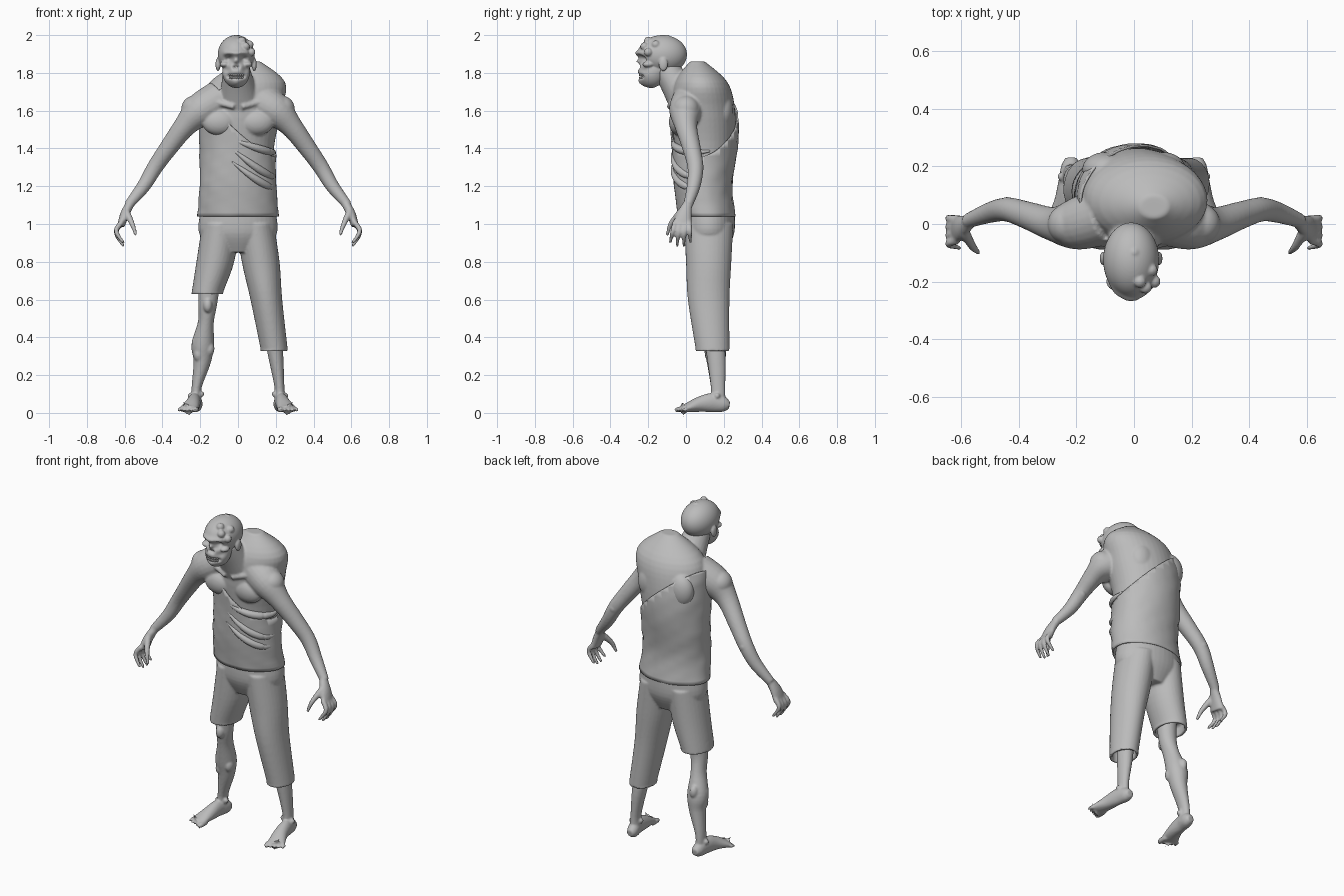
import bpy, bmesh, math, random
from mathutils import Vector, Matrix

random.seed(4)
if "Cube" in bpy.data.objects:
    bpy.data.objects.remove(bpy.data.objects["Cube"], do_unlink=True)

# One plain colour for everything
grey = bpy.data.materials.new("plain_grey")
grey.use_nodes = True
grey.diffuse_color = (.5, .5, .5, 1)
grey.node_tree.nodes["Principled BSDF"].inputs["Base Color"].default_value = grey.diffuse_color


def dense(sections, steps=5):
    """Smooth interpolation between sections (x, y, z, radius, optional second radius)."""
    sections = [Vector(s if len(s) == 5 else (*s, s[-1])) for s in sections]
    last = len(sections) - 1
    path = []
    for i in range(last):
        start, end = sections[i], sections[i + 1]
        leave = (end - sections[max(i - 1, 0)]) / 2
        arrive = (sections[min(i + 2, last)] - start) / 2
        for k in range(steps):
            t = k / steps
            ease = t * t * (3 - 2 * t)
            path.append(start.lerp(end, ease) + leave * t * (1 - t) ** 2 - arrive * t * t * (1 - t))
    path.append(sections[last])
    return path


def loft(bm, sections, flat=False, sides=24, caps=True):
    """Skin rings along a path; flat rings stay level, others follow the path."""
    path = dense(sections)
    rings = []
    for i, section in enumerate(path):
        centre = Vector(section[:3])
        across, deep = Vector((1, 0, 0)), Vector((0, 1, 0))
        if not flat:
            ahead, behind = path[min(i + 1, len(path) - 1)], path[max(i - 1, 0)]
            along = (Vector(ahead[:3]) - Vector(behind[:3])).normalized()
            reference = deep if abs(along.y) < .8 else Vector((0, 0, 1))
            across = reference.cross(along).normalized()
            deep = along.cross(across)
        angles = [math.tau * k / sides for k in range(sides)]
        rings.append([bm.verts.new(centre + across * section[3] * math.cos(a)
                                   + deep * section[4] * math.sin(a)) for a in angles])
    for low, high in zip(rings, rings[1:]):
        for k in range(sides):
            n = (k + 1) % sides
            bm.faces.new((low[k], low[n], high[n], high[k]))
    if caps:
        bm.faces.new(rings[0][::-1])
        bm.faces.new(rings[-1])


def blob(bm, centre, *radii, detail=4):
    scale = radii if len(radii) == 3 else radii * 3
    matrix = Matrix.Translation(centre) @ Matrix.Diagonal((*scale, 1))
    bmesh.ops.create_icosphere(bm, subdivisions=detail, radius=1, matrix=matrix)


def add_mirror_image(bm):
    """Repeat everything built so far on the other side."""
    copy = bmesh.ops.duplicate(bm, geom=bm.verts[:] + bm.edges[:] + bm.faces[:])["geom"]
    for item in copy:
        if isinstance(item, bmesh.types.BMVert):
            item.co.x *= -1


def finish(bm, name, voxel=None, smooth=3):
    bmesh.ops.recalc_face_normals(bm, faces=bm.faces)
    for face in bm.faces:
        face.smooth = True
    mesh = bpy.data.meshes.new(name)
    bm.to_mesh(mesh)
    bm.free()
    mesh.materials.append(grey)
    part = bpy.data.objects.new(name, mesh)
    bpy.context.collection.objects.link(part)
    if voxel:
        fuse = part.modifiers.new("fuse", 'REMESH')
        fuse.mode, fuse.voxel_size, fuse.use_smooth_shade = 'VOXEL', voxel, True
        soften = part.modifiers.new("soften", 'SMOOTH')
        soften.factor, soften.iterations = .5, smooth
    return part


# Hunched torso profile, leaning to its left at the top
torso = [(0, .11, 1.04, .2, .14), (0, .09, 1.2, .19, .14), (0, .1, 1.4, .19, .16),
         (.02, .09, 1.6, .21, .17), (.05, .08, 1.75, .2, .14), (.07, .06, 1.86, .05, .04)]

# Bare upper body: arms, hands and chest on both sides, then torso and neck
bm = bmesh.new()
loft(bm, [(.1, .03, 1.66, .1), (.2, 0, 1.6, .09), (.28, 0, 1.52, .06), (.37, .03, 1.4, .048),
          (.44, .05, 1.3, .042), (.5, .04, 1.2, .036), (.58, .01, 1.1, .025)])
blob(bm, (.44, .07, 1.3), .025)                      # elbow
blob(bm, (.23, 0, 1.61), .07)                        # shoulder
blob(bm, (.1, -.04, 1.54), .09, .05, .07)            # chest
blob(bm, (.1, .19, 1.6), .08, .06, .1)               # shoulder blade
loft(bm, [(.02, -.09, 1.62, .014), (.2, -.03, 1.67, .02)])
loft(bm, [(.57, .01, 1.11, .023), (.6, -.01, 1.05, .024, .04), (.62, -.02, .99, .02, .05)])
for finger in range(4):
    spread = .02 - .03 * finger
    length = .06 - .008 * abs(finger - 1.5)
    knuckle = Vector((.615, spread * .8, 1.01))
    middle = knuckle + Vector((.03, spread * .2, -length))
    tip = middle + Vector((-.04, spread * .2, -length * 1.3))
    loft(bm, [(*knuckle, .015), (*middle, .013), (*tip, .008)], sides=12)
loft(bm, [(.59, -.03, 1.06, .02), (.56, -.08, 1, .014), (.54, -.1, .94, .008)], sides=12)
add_mirror_image(bm)
loft(bm, torso[1:], flat=True, sides=40)
loft(bm, [(.01, 0, 1.64, .11, .09), (0, -.05, 1.73, .09, .08), (-.01, -.11, 1.83, .07)])
finish(bm, "bare_upper_body", .007)

# Head: skull and jaw, with sockets, nose holes, cheeks and mouth pressed in
middle = -.01
bm = bmesh.new()
blob(bm, (middle, -.125, 1.897), .097, .13, .103, detail=6)
blob(bm, (middle, -.18, 1.805), .073, .075, .085, detail=6)
presses = [(0, 1.86, .01, -.02), (0, 1.745, .024, -.012)]      # nose bridge, chin
for side in (-1, 1):
    presses += [(side * .038, 1.875, .02, .035), (side * .009, 1.83, .009, .02),
                (side * .05, 1.815, .02, .015)]
for step in range(-3, 4):
    presses += [(step * .014, 1.782, .011, .014), (step * .02, 1.905, .014, -.012)]
for v in bm.verts:
    if v.co.y < -.14:
        v.co.y += sum(depth * math.exp(-((v.co.x - middle - x) ** 2 + (v.co.z - z) ** 2) / size ** 2)
                      for x, z, size, depth in presses)
for side in (-1, 1):
    blob(bm, (middle + side * .096, -.12, 1.845), .013, .024, .036)    # ear
    blob(bm, (middle + side * .06, -.2, 1.845), .026, .03, .016)       # cheekbone
for lump in [(.04, -.22, 1.94), (.06, -.16, 1.95), (.02, -.2, 1.97), (0, -.1, 1.98), (.07, -.2, 1.91)]:
    blob(bm, lump, .022)
finish(bm, "head", .005, 2)

# Two rows of uneven teeth
bm = bmesh.new()
for row in (1.775, 1.789):
    for step in range(-3, 4):
        place = Vector((middle + step * .011, -.243 + .0012 * step ** 2, row + random.uniform(-.001, .001)))
        bmesh.ops.create_cube(bm, size=.011, matrix=Matrix.Translation(place))
finish(bm, "teeth").modifiers.new("round", 'BEVEL').width = .002

# Torn shirt hanging from the right shoulder
bm = bmesh.new()
loft(bm, [(x, y, z, wide + .012, deep + .012) for x, y, z, wide, deep in torso],
     flat=True, sides=64, caps=False)
for v in bm.verts:
    ripple = .005 * math.sin(22 * v.co.x + 30 * v.co.z) * math.sin(9 * v.co.z + 14 * v.co.y)
    v.co.x += math.copysign(ripple, v.co.x)
    v.co.y += math.copysign(ripple, v.co.y - .1)
bmesh.ops.bisect_plane(bm, geom=bm.verts[:] + bm.edges[:] + bm.faces[:], dist=.0001,
                       plane_co=(.02, -.08, 1.47), plane_no=(.3, -.1, .34), clear_outer=True)
finish(bm, "torn_shirt").modifiers.new("cloth", 'SOLIDIFY').thickness = .008

# Sagging folds wrapped round the left of the shirt
bm = bmesh.new()
for level, sag in [(1.45, .07), (1.4, .15), (1.33, .14)]:
    fold = []
    for step in range(6):
        share = step / 5
        angle = math.radians(-100 + 110 * share)
        thick = .006 + .016 * math.sin(math.pi * share)
        fold.append((.19 * math.cos(angle), .1 + .17 * math.sin(angle),
                     level - sag * math.sin(2 * share), thick))
    loft(bm, fold)
finish(bm, "shirt_folds", .006, 4)


# Trousers: one long leg, one torn off at the knee, both with hollow hems
def hem(x, y, z, wide, deep, wall=.015):
    inner = (wide - wall, deep - wall)
    return [(x, y, z + wall, wide, deep), (x, y, z, wide, deep), (x, y, z, *inner),
            (x, y, z + wall, *inner), (x, y, z + 4 * wall, *inner)]


thigh = [(.09, .12, 1, .1, .13), (.12, .12, .8, .1, .12)]
long_leg = thigh + [(.15, .12, .6, .084, .11)] + hem(.19, .14, .33, .072, .09)
short_leg = [(-x, *rest) for x, *rest in thigh + hem(.16, .12, .63, .084, .11)]
bm = bmesh.new()
loft(bm, [(0, .12, 1.07, .198, .138), (0, .12, .95, .206, .135), (0, .12, .85, .12, .09)], flat=True, sides=40)
for leg in (long_leg, short_leg):
    loft(bm, leg, flat=True, sides=32)
finish(bm, "trousers", .007, 2)

# Bare legs: matching feet with five toes, then two different shins
bm = bmesh.new()
loft(bm, [(.22, .23, .04, .02), (.22, .2, .045, .033, .04), (.23, .14, .055, .034, .05),
          (.24, .07, .045, .04), (.26, 0, .025, .05, .022), (.27, -.02, .018, .05, .015)])
for bone in [(.25, .165, .09), (.195, .16, .1)]:
    blob(bm, bone, .016)
for toe in range(5):
    x, tip = .224 + .021 * toe, -.058 + .009 * toe
    thick = .011 if toe else .015
    loft(bm, [(x, .01, .018, thick), (x, tip + .02, .018, thick), (x + .006, tip, .012, thick / 2)], sides=12)
add_mirror_image(bm)
ankle = [(.22, .17, .13, .026, .038), (.22, .17, .04, .03, .04)]
left_shin = [(.18, .14, .45, .05), (.2, .16, .3, .04, .05)] + ankle
right_shin = [(.15, .1, .72, .06), (.16, .1, .58, .05), (.17, .12, .48, .042, .05),
              (.186, .15, .36, .06), (.19, .16, .27, .046, .05)] + ankle
loft(bm, left_shin)
loft(bm, [(-x, *rest) for x, *rest in right_shin])
for lump in [(-.16, .06, .57), (-.22, .14, .37), (-.21, .13, .31), (-.15, .13, .34), (-.19, .19, .39)]:
    blob(bm, lump, .025, .03, .04)
finish(bm, "bare_legs", .006, 3)
